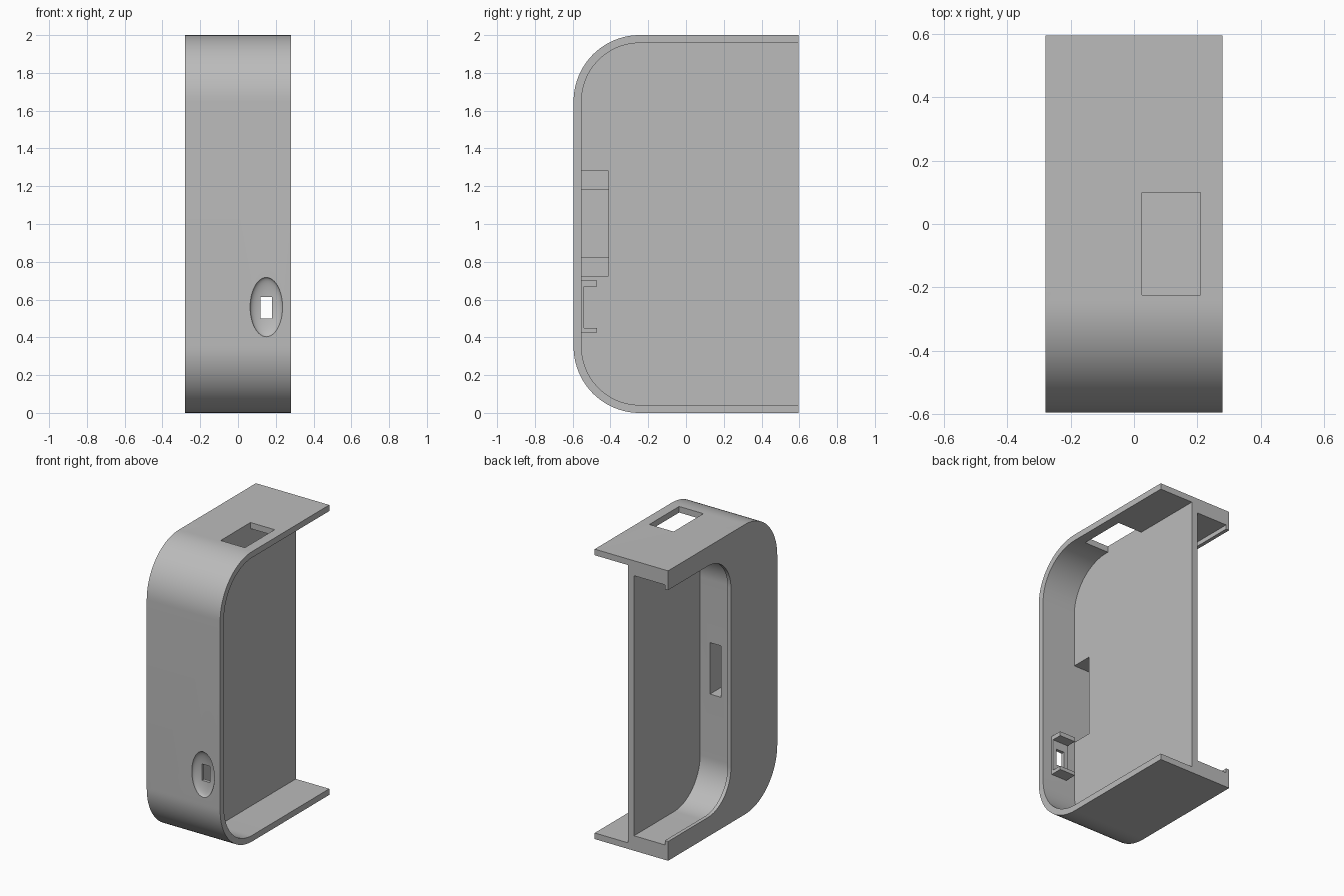
import bpy, bmesh, math
from mathutils import Vector

if "Cube" in bpy.data.objects:
    bpy.data.objects.remove(bpy.data.objects["Cube"], do_unlink=True)

# Main sizes
HALF_X, HALF_Y, HEIGHT = 0.28, 0.595, 2.0
WALL, RADIUS = 0.042, 0.35
PLATE_FRONT, PLATE_BACK = 0.025, -0.02
OVER = 0.1          # how far cutters reach past the body

grey = bpy.data.materials.new("plain_grey")
grey.use_nodes = True
grey.diffuse_color = (0.5, 0.5, 0.5, 1)
grey.node_tree.nodes["Principled BSDF"].inputs["Base Color"].default_value = grey.diffuse_color


def finish(name, bm):
    bmesh.ops.recalc_face_normals(bm, faces=bm.faces)
    mesh = bpy.data.meshes.new(name)
    bm.to_mesh(mesh)
    bm.free()
    mesh.materials.append(grey)
    obj = bpy.data.objects.new(name, mesh)
    bpy.context.collection.objects.link(obj)
    return obj


def d_prism(name, x0, x1, front, back, inset, radius, steps=24):
    """D-shaped outline in the YZ plane, rounded at the front, extruded along x."""
    low, high = inset, HEIGHT - inset
    pts = [(back, low), (back, high)]
    for cz, start in ((high - radius, 90), (low + radius, 180)):
        for i in range(steps + 1):
            a = math.radians(start + 90 * i / steps)
            pts.append((front + radius + radius * math.cos(a), cz + radius * math.sin(a)))
    bm = bmesh.new()
    face = bm.faces.new([bm.verts.new((x0, y, z)) for y, z in pts])
    res = bmesh.ops.extrude_face_region(bm, geom=[face])
    moved = [v for v in res["geom"] if isinstance(v, bmesh.types.BMVert)]
    bmesh.ops.translate(bm, verts=moved, vec=(x1 - x0, 0, 0))
    return finish(name, bm)


def box(name, x, y, z):
    bm = bmesh.new()
    bmesh.ops.create_cube(bm, size=1)
    for v in bm.verts:
        v.co = Vector([r[0] if c < 0 else r[1] for c, r in zip(v.co, (x, y, z))])
    return finish(name, bm)


def rod(name, x0, x1, y, z, radius, sides):
    bm = bmesh.new()
    bmesh.ops.create_cone(bm, cap_ends=True, segments=sides, radius1=radius,
                          radius2=radius, depth=x1 - x0)
    for v in bm.verts:
        v.co = Vector(((x0 + x1) / 2 + v.co.z, y + v.co.x, z + v.co.y))
    return finish(name, bm)


def cut(target, tool):
    mod = target.modifiers.new("cut", 'BOOLEAN')
    mod.operation, mod.solver, mod.object = 'DIFFERENCE', 'EXACT', tool
    bpy.context.view_layer.update()
    graph = bpy.context.evaluated_depsgraph_get()
    mesh = bpy.data.meshes.new_from_object(target.evaluated_get(graph))
    target.modifiers.clear()
    target.data = mesh
    bpy.data.objects.remove(tool, do_unlink=True)


# Solid body
housing = d_prism("housing", -HALF_X, HALF_X, -HALF_Y, HALF_Y, 0, RADIUS)

# Open chamber, leaving the screw bosses and connector holder standing
chamber = d_prism("chamber", PLATE_FRONT, HALF_X + OVER, -HALF_Y + WALL,
                  HALF_Y + OVER, WALL, RADIUS - WALL)
boss_y, boss_z = -0.477, 0.213
for z in (boss_z, HEIGHT - boss_z):
    cut(chamber, rod("boss", -OVER, HALF_X + 2 * OVER, boss_y, z, 0.074, 40))
holder = box("holder", (0.09, 0.21), (-0.6, -0.47), (0.425, 0.70))
cut(holder, box("holder_pocket", (0, 0.3), (-0.54, -0.4), (0.45, 0.67)))
cut(chamber, holder)
cut(housing, chamber)
for z in (boss_z, HEIGHT - boss_z):
    cut(housing, rod("screw_hole", PLATE_FRONT, HALF_X + OVER, boss_y, z, 0.022, 20))

# Shallow recess on the other side, with a thin lip around its opening
cut(housing, d_prism("recess", -0.255, PLATE_BACK, -0.126, HALF_Y + OVER, 0.103, 0.285))
cut(housing, d_prism("lip_opening", -HALF_X - OVER, -0.24, -0.09, HALF_Y + OVER, 0.133, 0.25))

# Cable notch and the slot that leads from it to the recess
cut(housing, box("cable_notch", (-0.10, 0.06), (-HALF_Y + WALL, -0.41), (0.725, 1.28)))
cut(housing, box("cable_slot", (-0.18, -0.095), (-HALF_Y + WALL, 0), (0.825, 1.18)))

# Window through the top wall
cut(housing, box("top_window", (PLATE_FRONT, 0.21), (-0.225, 0.10), (1.9, 2.1)))

# Oval dish and connector slot in the front wall
bm = bmesh.new()
bmesh.ops.create_uvsphere(bm, u_segments=48, v_segments=24, radius=1)
for v in bm.verts:
    v.co = Vector((0.15 + 0.086 * v.co.x, -HALF_Y + 0.035 * v.co.y, 0.56 + 0.157 * v.co.z))
cut(housing, finish("dish", bm))
cut(housing, box("connector_slot", (0.12, 0.18), (-0.7, -0.5), (0.50, 0.613)))

# Smooth curves, sharp edges
for o in bpy.context.selected_objects:
    o.select_set(False)
housing.select_set(True)
bpy.context.view_layer.objects.active = housing
bpy.ops.object.shade_smooth_by_angle(angle=math.radians(30))
